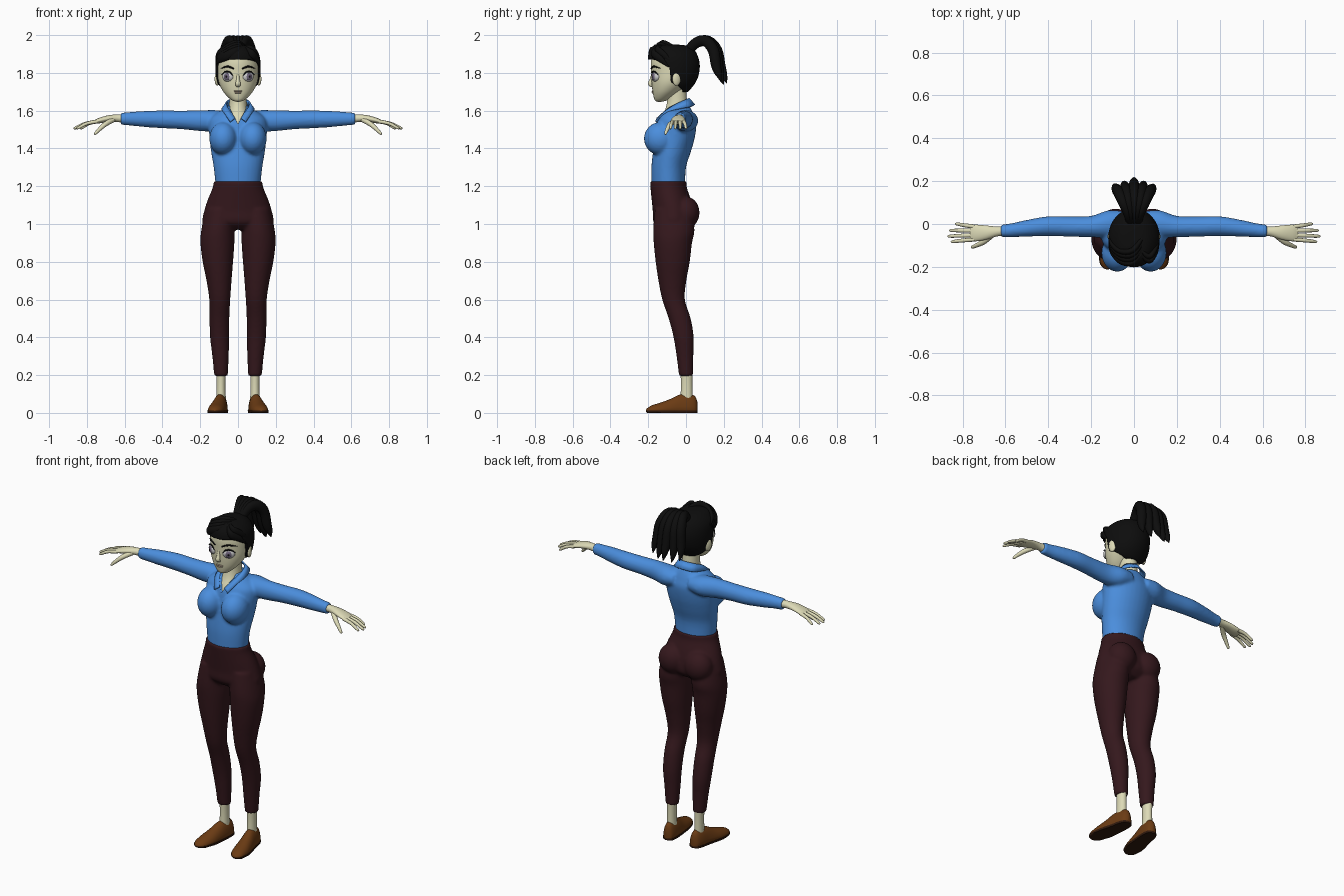
import bpy, bmesh, math
from mathutils import Vector, Matrix

MATS = {}
COLORS = {"skin": (0.72, 0.70, 0.47), "blue": (0.07, 0.27, 0.72), "maroon": (0.035, 0.009, 0.012),
          "leather": (0.15, 0.045, 0.007), "sole": (0.03, 0.01, 0.004), "black": (0.004, 0.004, 0.004),
          "white": (0.85, 0.85, 0.85), "iris": (0.16, 0.13, 0.2), "lips": (0.5, 0.4, 0.3)}
X, Y, Z = Vector((1, 0, 0)), Vector((0, 1, 0)), Vector((0, 0, 1))


def spline(pts, sub):
    """Catmull-Rom through tuples of any length."""
    out = []
    for i in range(len(pts) - 1):
        a, b, c, d = pts[max(i - 1, 0)], pts[i], pts[i + 1], pts[min(i + 2, len(pts) - 1)]
        for k in range(sub):
            t = k / sub
            out.append([0.5 * (2 * q + (r - p) * t + (2 * p - 5 * q + 4 * r - s) * t * t
                               + (3 * q - p - 3 * r + s) * t ** 3) for p, q, r, s in zip(a, b, c, d)])
    return out + [list(pts[-1])]


def loft(bm, pts, side, axis=None, n=24, sub=4):
    """Closed tube through (x, y, z, radius along side, other radius)."""
    rings = spline([p if len(p) == 5 else (*p, p[3]) for p in pts], sub)
    loops = []
    for i, r in enumerate(rings):
        tan = axis or (Vector(rings[min(i + 1, len(rings) - 1)][:3]) - Vector(rings[max(i - 1, 0)][:3])).normalized()
        w = tan.cross(side).normalized()
        u = w.cross(tan).normalized()
        loops.append([bm.verts.new(Vector(r[:3]) + u * max(r[3], .0008) * math.cos(2 * math.pi * k / n)
                                   + w * max(r[4], .0008) * math.sin(2 * math.pi * k / n)) for k in range(n)])
    for a, b in zip(loops, loops[1:]):
        for k in range(n):
            bm.faces.new((a[k], a[(k + 1) % n], b[(k + 1) % n], b[k]))
    bm.faces.new(loops[0])
    bm.faces.new(loops[-1])
    return [v for l in loops for v in l]


def stack(bm, rows, n=32):
    """Upright loft from (z, x0, x1, y0, y1) bounds."""
    return loft(bm, [((a + b) / 2, (c + d) / 2, z, (b - a) / 2, (d - c) / 2) for z, a, b, c, d in rows], X, Z, n)


def sym(rows):
    return [(z, -h, h, a, b) for z, h, a, b in rows]


def ball(bm, c, r, rot=0):
    m = Matrix.Translation(c) @ Matrix.Rotation(rot, 4, 'Z') @ Matrix.Diagonal((*r, 1))
    bmesh.ops.create_uvsphere(bm, u_segments=24, v_segments=16, radius=1, matrix=m)


def mirror(bm):
    dup = bmesh.ops.duplicate(bm, geom=bm.verts[:] + bm.edges[:] + bm.faces[:])["geom"]
    for v in dup:
        if isinstance(v, bmesh.types.BMVert):
            v.co.x *= -1


def finish(name, bm, color, voxel=0):
    bmesh.ops.recalc_face_normals(bm, faces=bm.faces[:])
    me = bpy.data.meshes.new(name)
    bm.to_mesh(me)
    bm.free()
    for p in me.polygons:
        p.use_smooth = True
    me.set_sharp_from_angle(angle=math.radians(50))
    ob = bpy.data.objects.new(name, me)
    bpy.context.collection.objects.link(ob)
    if color:
        if color not in MATS:
            MATS[color] = bpy.data.materials.new(color)
            MATS[color].diffuse_color = (*COLORS[color], 1)
        me.materials.append(MATS[color])
    if voxel:
        m = ob.modifiers.new("blend", 'REMESH')
        m.mode, m.voxel_size, m.use_smooth_shade = 'VOXEL', voxel, True
        m = ob.modifiers.new("soften", 'SMOOTH')
        m.factor, m.iterations = 0.5, 5
    return ob


def carve(ob, outline, plane, lo, hi):
    """Cut a prism out of ob; plane gives the axis the outline is extruded along."""
    bm = bmesh.new()
    ends = [[bm.verts.new((d, a, b) if plane == 'X' else (a, d, b)) for a, b in outline] for d in (lo, hi)]
    bm.faces.new(ends[0])
    bm.faces.new(ends[1])
    n = len(outline)
    for k in range(n):
        bm.faces.new((ends[0][k], ends[0][(k + 1) % n], ends[1][(k + 1) % n], ends[1][k]))
    cutter = finish(ob.name + "_cutter", bm, None)
    cutter.hide_render = True
    cutter.display_type = 'WIRE'
    m = ob.modifiers.new("carve", 'BOOLEAN')
    m.operation, m.object = 'DIFFERENCE', cutter


# Shirt: arms, bust and torso blended together, with a V neck
bm = bmesh.new()
loft(bm, [(.05, 0, 1.55, .06, .045), (.12, 0, 1.546, .064, .057), (.2, -.012, 1.547, .05, .055),
          (.3, -.012, 1.551, .047, .049), (.4, -.01, 1.554, .046, .047), (.5, -.02, 1.556, .039, .042),
          (.58, -.03, 1.557, .032, .035), (.622, -.032, 1.557, .03, .032)], Y, X)
ball(bm, (.078, -.135, 1.452), (.074, .088, .088))
mirror(bm)
stack(bm, sym([(1.2, .118, -.182, -.005), (1.3, .129, -.183, 0), (1.38, .142, -.175, .025), (1.45, .15, -.165, .045),
               (1.52, .155, -.158, .055), (1.56, .145, -.147, .046), (1.59, .11, -.127, .036),
               (1.61, .075, -.11, .027), (1.625, .06, -.1, .02)]))
shirt = finish("shirt", bm, "blue", .008)
carve(shirt, [(0, 1.53), (.042, 1.61), (.042, 1.7), (-.042, 1.7), (-.042, 1.61)], 'Y', -.3, -.06)

# Collar: a folded ribbon round the neck
inner = [(0, .015, 1.665), (.05, -.008, 1.655), (.06, -.05, 1.635), (.047, -.1, 1.605), (.016, -.152, 1.56)]
outer = [(0, .045, 1.63), (.062, .02, 1.62), (.085, -.05, 1.607), (.072, -.115, 1.585), (.042, -.16, 1.54)]
bm = bmesh.new()
pairs = [[bm.verts.new(p) for p in ab] for ab in zip(spline(inner, 5), spline(outer, 5))]
for (a, b), (c, d) in zip(pairs, pairs[1:]):
    bm.faces.new((a, b, d, c))
mirror(bm)
bmesh.ops.remove_doubles(bm, verts=bm.verts[:], dist=.0005)
collar = finish("collar", bm, "blue")
m = collar.modifiers.new("thickness", 'SOLIDIFY')
m.thickness, m.offset = .008, 0

# Trousers: hips, seat and legs blended together
bm = bmesh.new()
stack(bm, [(1.08, .01, .172, -.165, .03), (.97, .018, .194, -.174, .045), (.9, .019, .199, -.171, .032),
           (.8, .026, .187, -.161, .02), (.7, .034, .167, -.146, .002), (.6, .041, .152, -.126, -.006),
           (.5, .046, .151, -.092, .025), (.4, .047, .148, -.066, .041), (.3, .049, .136, -.05, .039),
           (.195, .054, .126, -.037, .037)])
ball(bm, (.085, 0, 1.06), (.082, .072, .085))
mirror(bm)
stack(bm, sym([(1.226, .128, -.191, .002), (1.19, .135, -.188, .005), (1.13, .16, -.182, .026),
               (1.07, .179, -.176, .04), (1.01, .188, -.172, .04), (.97, .15, -.13, 0)]))
finish("trousers", bm, "maroon", .008)

# Ankles
bm = bmesh.new()
stack(bm, [(.24, .063, .117, -.03, .035), (.15, .066, .114, -.027, .034), (.06, .064, .116, -.03, .036)])
mirror(bm)
finish("ankles", bm, "skin")

# Shoes and soles: heel to toe sections of (y, centre x, half width, height), flattened underneath
last = [(.062, .087, .008, .05), (.05, .087, .027, .085), (.02, .09, .036, .1), (-.03, .096, .04, .098),
        (-.08, .105, .044, .075), (-.13, .113, .046, .056), (-.18, .12, .038, .04), (-.205, .123, .02, .025),
        (-.212, .124, .004, .015)]
for name, color, grow, lo, hi in (("shoes", "leather", 1, .01, 1), ("soles", "sole", 1.07, 0, .012)):
    bm = bmesh.new()
    for v in loft(bm, [(x, y, .012, w * grow, h - .012) for y, x, w, h in last], X, Y):
        v.co.z = min(max(v.co.z, lo), hi)
    mirror(bm)
    finish(name, bm, color)

# Hands: palm, four fingers and thumb
bm = bmesh.new()
loft(bm, [(.6, -.032, 1.557, .023, .023), (.64, -.035, 1.56, .023, .02), (.69, -.04, 1.557, .033, .018),
          (.74, -.042, 1.546, .039, .014), (.765, -.042, 1.539, .034, .009)], Y, X)
for y0, x1, y1 in ((-.072, .855, -.082), (-.052, .87, -.057), (-.031, .863, -.03), (-.012, .836, .0)):
    xm, ym = (x1 + .745) / 2, (y0 + y1) / 2
    loft(bm, [(.745, y0, 1.543, .01), (xm, ym, 1.532, .009), (x1 - .01, y1, 1.509, .007), (x1, y1, 1.505, .002)], Y, n=12)
loft(bm, [(.66, -.048, 1.553, .014), (.7, -.082, 1.53, .013), (.735, -.1, 1.5, .01), (.755, -.108, 1.479, .007),
          (.76, -.11, 1.474, .002)], Y, n=12)
mirror(bm)
finish("hands", bm, "skin")

# Neck and upper chest
bm = bmesh.new()
stack(bm, sym([(1.47, .06, -.14, 0), (1.52, .075, -.147, 0), (1.56, .068, -.132, .005), (1.6, .052, -.112, .01),
               (1.65, .046, -.1, .005), (1.72, .046, -.1, 0)]))
finish("neck", bm, "skin")

# Head with nose and ears
bm = bmesh.new()
ball(bm, (.11, -.05, 1.768), (.012, .023, .036), .35)
mirror(bm)
stack(bm, sym([(1.647, .008, -.15, -.13), (1.655, .032, -.165, -.1), (1.68, .061, -.173, -.06), (1.71, .084, -.178, -.02),
               (1.75, .102, -.182, .025), (1.8, .108, -.184, .05), (1.86, .106, -.185, .052), (1.91, .083, -.168, .03),
               (1.93, .05, -.13, 0), (1.935, .004, -.07, -.06)]), 40)
loft(bm, [(0, -.175, 1.805, .006, .006), (0, -.183, 1.765, .009, .009), (0, -.19, 1.743, .014, .011),
          (0, -.183, 1.731, .012, .007), (0, -.175, 1.727, .006, .003)], X, n=16)
finish("head", bm, "skin")
bm = bmesh.new()
ball(bm, (0, -.174, 1.703), (.024, .008, .005))
ball(bm, (0, -.174, 1.695), (.019, .008, .005))
finish("lips", bm, "lips")

# Eyes, lashes and brows
TURN = math.radians(28)


def on_eye(a, d, z):
    return (.052 + a * math.cos(TURN) + d * math.sin(TURN), -.16 + a * math.sin(TURN) - d * math.cos(TURN), z)


for name, color, d, r in (("eyeballs", "white", 0, (.034, .02, .027)), ("irises", "iris", .014, (.018, .008, .019)),
                          ("pupils", "black", .0172, (.0085, .006, .009))):
    bm = bmesh.new()
    ball(bm, on_eye(0, d, 1.78), r, TURN)
    mirror(bm)
    finish(name, bm, color)
bm = bmesh.new()
loft(bm, [(*on_eye(-.031, .008, 1.786), .002), (*on_eye(-.016, .012, 1.804), .004), (*on_eye(.012, .012, 1.806), .004),
          (*on_eye(.036, .006, 1.79), .002)], Z, n=10)
loft(bm, [(.022, -.184, 1.822, .004), (.055, -.171, 1.834, .005), (.09, -.136, 1.824, .002)], Z, n=10)
mirror(bm)
finish("lashes_and_brows", bm, "black")

# Hair cap, carved away over the face
bm = bmesh.new()
stack(bm, sym([(1.7, .06, -.09, .01), (1.715, .085, -.12, .025), (1.745, .107, -.16, .048), (1.785, .117, -.19, .066),
               (1.84, .12, -.2, .073), (1.89, .113, -.201, .062), (1.925, .088, -.187, .04), (1.945, .055, -.155, .0),
               (1.951, .006, -.08, -.07)]), 40)
cap = finish("hair_cap", bm, "black")
carve(cap, [(-.3, 1.875), (-.17, 1.87), (-.11, 1.855), (-.087, 1.83), (-.08, 1.75), (-.045, 1.735),
            (-.02, 1.71), (-.01, 1.6), (-.3, 1.6)], 'X', -.3, .3)

# Fringe swept both ways from the parting
bm = bmesh.new()
for k in range(4):
    f = k * .012
    loft(bm, [(.04, -.135 + 2 * f, 1.938, .008), (-.005, -.18 + 1.6 * f, 1.917 + f, .022, .014),
              (-.06, -.175 + 1.3 * f, 1.89 + f, .024, .014), (-.1, -.135 + f, 1.868 + f, .017, .011),
              (-.118, -.095 + f, 1.845 + f, .002)], Z, n=12)
for k in range(2):
    f = k * .02
    loft(bm, [(.03, -.14 + f, 1.938, .008), (.07, -.172 + f, 1.905 + f, .02, .013),
              (.1, -.135 + f, 1.873 + f, .017, .011), (.117, -.09 + f, 1.83 + f, .002)], Z, n=12)
finish("fringe", bm, "black")

# Ponytail: strands fanning out and down from the crown
bm = bmesh.new()
for x, dy, dz in ((-.088, -.012, .01), (-.045, .0, -.004), (0, .016, 0), (.045, .0, -.006), (.088, -.014, .012)):
    loft(bm, [(x * .2, .01, 1.915, .02, .024), (x * .35, .055, 1.96, .022, .028), (x * .6, .11 + dy * .4, 1.968, .024, .029),
              (x * .8, .153 + dy * .6, 1.92, .025, .029), (x * .9, .17 + dy * .8, 1.84, .025, .026),
              (x, .185 + dy, 1.785 + dz, .016, .018), (x, .2 + dy, 1.745 + dz, .002)], X, n=12)
finish("ponytail", bm, "black")
